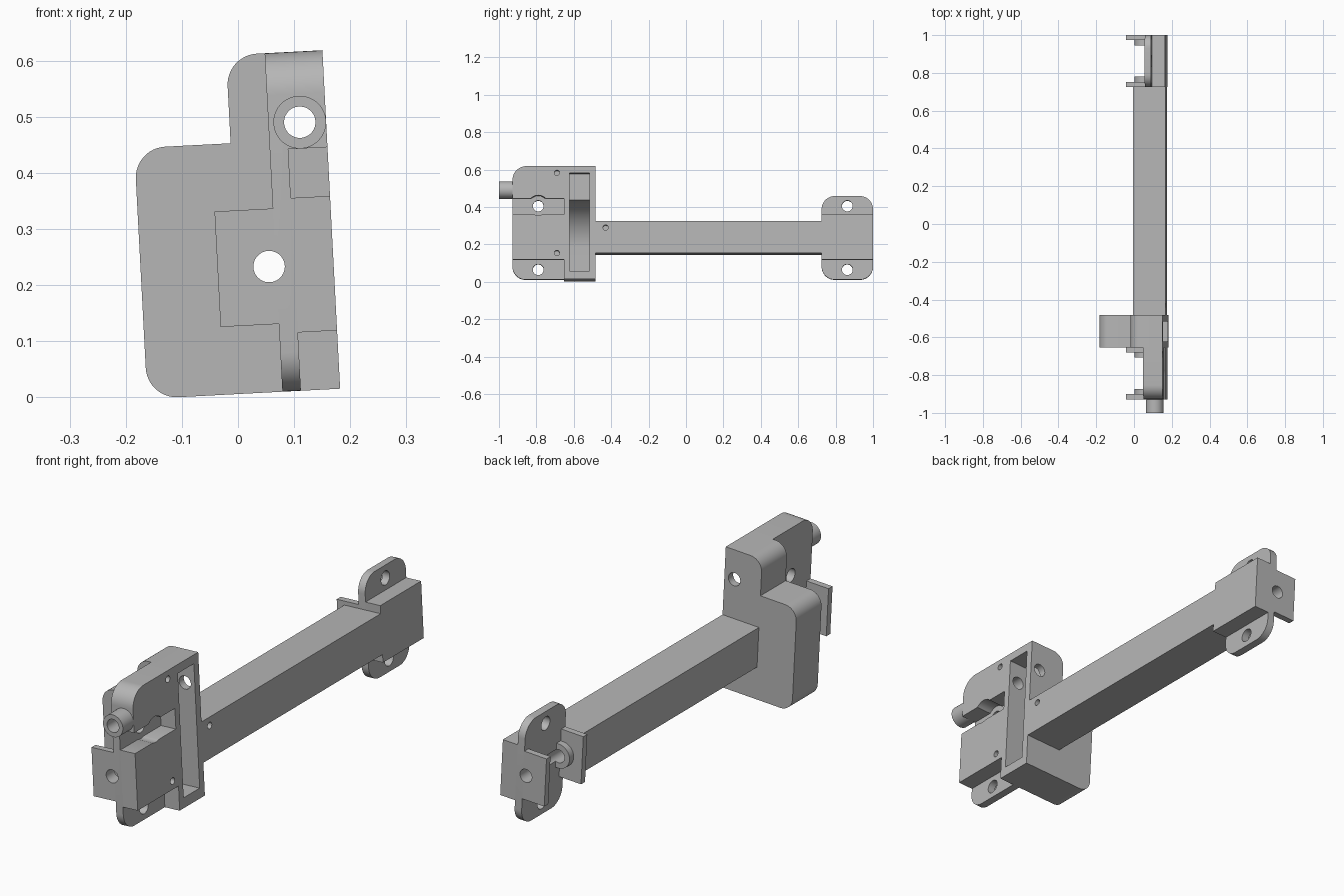
import bpy
import math
from mathutils import Matrix, Vector

cube = bpy.data.objects.get("Cube")
if cube:
    bpy.data.objects.remove(cube, do_unlink=True)

grey = bpy.data.materials.new("plain grey")
grey.use_nodes = True
grey.diffuse_color = (0.47, 0.47, 0.47, 1)
grey.node_tree.nodes["Principled BSDF"].inputs["Base Color"].default_value = grey.diffuse_color

# Everything is modelled upright, then leaned slightly to the side
LEAN = Matrix.Translation((0.182, 0, 0.0155)) @ Matrix.Rotation(math.radians(-3), 4, 'Y')
DEEP, MID, TALL = 0.604, 0.224, 0.447   # wall height, bar axis height, flange height
parts = []


def rounded(points):
    """Outline from (a, b) or (a, b, radius) convex right-angle corners."""
    out = []
    n = len(points)
    for i, p in enumerate(points):
        c = Vector(p[:2])
        if len(p) < 3:
            out.append(c)
            continue
        d0 = (Vector(points[i - 1][:2]) - c).normalized()
        d1 = (Vector(points[(i + 1) % n][:2]) - c).normalized()
        r = p[2]
        centre = c + (d0 + d1) * r
        for k in range(13):
            t = k / 12 * math.pi / 2
            out.append(centre - d1 * r * math.cos(t) - d0 * r * math.sin(t))
    return out


def prism(name, outline, axis, lo, hi):
    """Extrude an outline along x (outline in y, z) or y (outline in x, z)."""
    def place(p, d):
        return (d, p[0], p[1]) if axis == 'x' else (p[0], d, p[1])
    n = len(outline)
    verts = [place(p, d) for d in (lo, hi) for p in outline]
    faces = [list(range(n)), list(range(2 * n - 1, n - 1, -1))]
    faces += [[i, i + n, (i + 1) % n + n, (i + 1) % n] for i in range(n)]
    mesh = bpy.data.meshes.new(name)
    mesh.from_pydata(verts, [], faces)
    import bmesh
    bm = bmesh.new()
    bm.from_mesh(mesh)
    bmesh.ops.recalc_face_normals(bm, faces=bm.faces)
    bm.to_mesh(mesh)
    bm.free()
    mesh.materials.append(grey)
    ob = bpy.data.objects.new(name, mesh)
    bpy.context.collection.objects.link(ob)
    return ob


def rect(a0, a1, b0, b1):
    return [(a0, b0), (a1, b0), (a1, b1), (a0, b1)]


def disc(a, b, r, n=40):
    return [(a + r * math.cos(2 * math.pi * i / n), b + r * math.sin(2 * math.pi * i / n))
            for i in range(n)]


def part(*args):
    parts.append(prism(*args))


# Guide wall with the stepped rounded outline
part("guide_wall", rounded([(0, 0), (0, DEEP), (-0.172, DEEP, 0.055), (-0.172, TALL),
                            (-0.344, TALL, 0.055), (-0.344, 0, 0.055)]), 'y', -0.653, -0.483)

# Long square bar
part("bar", rect(-0.172, 0, MID - 0.086, MID + 0.086), 'y', -0.483, 0.725)

# Front and rear mounts share their block, end plates and bosses
for label, y0 in (("front", -0.928), ("rear", 0.725)):
    y1 = y0 + 0.275
    if label == "front":
        ears = [(y0, 0, 0.07), (y1, 0), (y1, DEEP), (y0, DEEP, 0.075)]
    else:
        ears = [(y0, 0, 0.07), (y1, 0, 0.07), (y1, TALL, 0.07), (y0, TALL, 0.07)]
    part(label + "_flange", rounded(ears), 'x', -0.103, -0.07)
    part(label + "_block", rect(-0.07, 0, 0.104, 0.344), 'y', y0, y1)
    for side, start, boss in (("outer", y0, y0 + 0.027), ("inner", y1 - 0.027, y1 - 0.055)):
        part(f"{label}_{side}_plate", rect(-0.207, -0.103, 0.121, 0.327), 'y', start, start + 0.027)
        # Boss with a half-round end
        arc = [(-0.115 - 0.052 * math.sin(t), MID + 0.052 * math.cos(t))
               for t in [math.pi * k / 20 for k in range(21)]]
        part(f"{label}_{side}_boss", [(-0.103, MID + 0.052)] + arc + [(-0.103, MID - 0.052)],
             'y', boss, boss + 0.028)

# Upper block and the hollow stub that holds the pivot
part("upper_block", rounded([(-0.928, 0.431), (-0.653, 0.431), (-0.653, DEEP),
                             (-0.928, DEEP, 0.075)]), 'x', -0.07, 0)
part("pivot_stub", disc(-0.047, 0.478, 0.047), 'y', -1.0, -0.928)

# Cutters: long bore, pivot bore, lever pocket, screw holes
cutters = [prism("cut_bore", disc(-0.115, MID, 0.028), 'y', -1.1, 1.1),
           prism("cut_pivot", disc(-0.047, 0.478, 0.028), 'y', -1.1, -0.4)]
sweep = [(-0.06 - 0.25 * math.cos(t), 0.18 + 0.25 * math.sin(t))
         for t in [math.radians(80.8) * k / 20 for k in range(21)]]
cutters.append(prism("cut_pocket", [(0.05, 0.043), (-0.31, 0.043)] + sweep
                     + [(-0.1, 0.567), (0.05, 0.567)], 'y', -0.623, -0.515))
for y in (-0.79, 0.8625):
    for z in (0.053, 0.394):
        cutters.append(prism("cut_screw", disc(y, z, 0.029), 'x', -0.15, -0.05))
cutters.append(prism("cut_screw_head", disc(-0.79, 0.394, 0.054), 'x', -0.07, 0.05))
for y, z in ((-0.69, 0.568), (-0.69, 0.139), (-0.43, 0.275)):
    cutters.append(prism("cut_pin", disc(y, z, 0.014, 20), 'x', -0.06, 0.05))


def bounds(ob):
    return [(min(v.co[i] for v in ob.data.vertices), max(v.co[i] for v in ob.data.vertices))
            for i in range(3)]


def overlap(a, b):
    return all(p[0] < q[1] - 1e-4 and q[0] < p[1] - 1e-4 for p, q in zip(bounds(a), bounds(b)))


# Cut each part and bake the result
for ob in parts:
    for c in cutters:
        if overlap(ob, c):
            mod = ob.modifiers.new("cut", 'BOOLEAN')
            mod.operation = 'DIFFERENCE'
            mod.solver = 'EXACT'
            mod.object = c
bpy.context.view_layer.update()
graph = bpy.context.evaluated_depsgraph_get()
baked = [bpy.data.meshes.new_from_object(ob.evaluated_get(graph)) for ob in parts]
for ob, mesh in zip(parts, baked):
    ob.modifiers.clear()
    ob.data = mesh
    ob.matrix_world = LEAN
for c in cutters:
    bpy.data.objects.remove(c, do_unlink=True)

# Smooth the round surfaces, keep the edges sharp
bpy.ops.object.select_all(action='DESELECT')
for ob in parts:
    ob.select_set(True)
bpy.context.view_layer.objects.active = parts[0]
bpy.ops.object.shade_smooth_by_angle(angle=math.radians(30))
